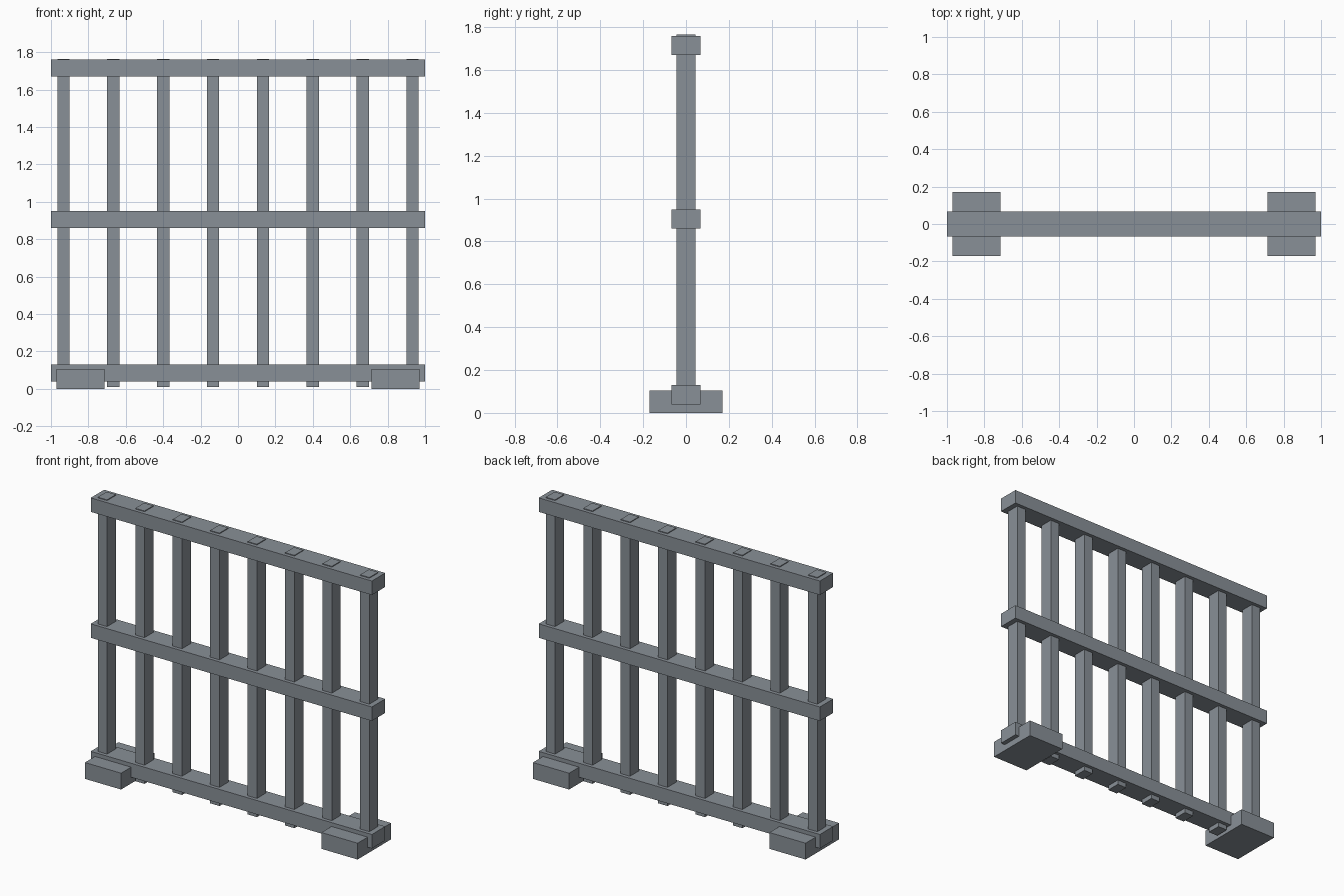
import bpy

if "Cube" in bpy.data.objects:
    bpy.data.objects.remove(bpy.data.objects["Cube"])

steel = bpy.data.materials.new("grey_steel")
steel.diffuse_color = (0.25, 0.28, 0.31, 1)
steel.use_nodes = True
steel.node_tree.nodes["Principled BSDF"].inputs["Base Color"].default_value = steel.diffuse_color


def box(name, x, y, z):
    """Box spanning the (min, max) ranges x, y and z."""
    spans = (x, y, z)
    bpy.ops.mesh.primitive_cube_add(size=1, location=[(a + b) / 2 for a, b in spans])
    ob = bpy.context.object
    ob.name = name
    ob.scale = [b - a for a, b in spans]
    bpy.ops.object.transform_apply(location=False, rotation=False, scale=True)
    ob.data.materials.append(steel)
    return ob


# Horizontal rails
for name, z in (("bottom_rail", 0.04), ("middle_rail", 0.86), ("top_rail", 1.67)):
    box(name, (-1, 1), (-0.068, 0.068), (z, z + 0.09))

# Upright bars, passing slightly through the top and bottom rails
BARS = 8
for i in range(BARS):
    x = -0.933 + i * 1.866 / (BARS - 1)
    box(f"upright_bar_{i + 1}", (x - 0.033, x + 0.033), (-0.045, 0.045), (0.01, 1.765))

# Floor feet
box("left_foot", (-0.97, -0.713), (-0.17, 0.17), (0, 0.105))
box("right_foot", (0.713, 0.97), (-0.17, 0.17), (0, 0.105))
